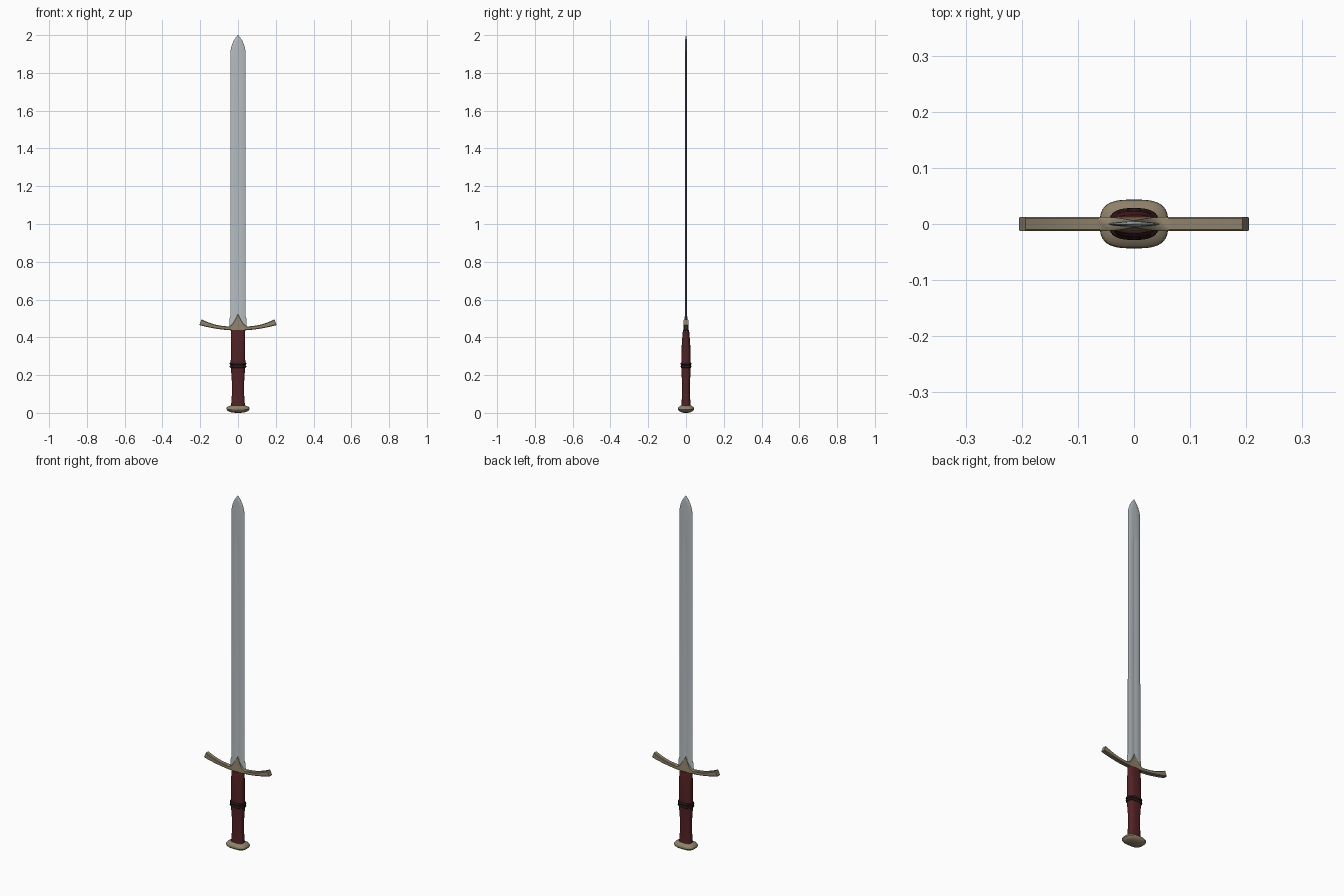
import bpy, bmesh, math

if "Cube" in bpy.data.objects:
    bpy.data.objects.remove(bpy.data.objects["Cube"])

def material(name, rgb):
    m = bpy.data.materials.new(name)
    m.diffuse_color = (*rgb, 1)
    m.use_nodes = True
    m.node_tree.nodes["Principled BSDF"].inputs["Base Color"].default_value = m.diffuse_color
    return m

STEEL = material("pale_steel", (0.46, 0.50, 0.53))
BRASS = material("dull_brass", (0.27, 0.22, 0.145))
LEATHER = material("red_leather", (0.085, 0.016, 0.018))
DARK = material("dark_leather", (0.022, 0.009, 0.009))

def loft(name, rings, mat, angle=35):
    """Skin a list of equal-length closed rings and cap both ends."""
    bm = bmesh.new()
    loops = [[bm.verts.new(p) for p in r] for r in rings]
    n = len(rings[0])
    for a, b in zip(loops, loops[1:]):
        for i in range(n):
            j = (i + 1) % n
            bm.faces.new((a[i], a[j], b[j], b[i]))
    bm.faces.new(loops[0][::-1])
    bm.faces.new(loops[-1])
    bmesh.ops.recalc_face_normals(bm, faces=bm.faces)
    me = bpy.data.meshes.new(name)
    bm.to_mesh(me)
    bm.free()
    ob = bpy.data.objects.new(name, me)
    bpy.context.collection.objects.link(ob)
    me.materials.append(mat)
    bpy.ops.object.select_all(action='DESELECT')
    ob.select_set(True)
    bpy.context.view_layer.objects.active = ob
    bpy.ops.object.shade_smooth_by_angle(angle=math.radians(angle))
    return ob

def oval(z, rx, ry, power=2.7, n=40):
    """Rounded-rectangle ring around the z axis."""
    pts = []
    for i in range(n):
        a = 2 * math.pi * i / n
        c, s = math.cos(a), math.sin(a)
        pts.append((rx * math.copysign(abs(c) ** (2 / power), c),
                    ry * math.copysign(abs(s) ** (2 / power), s), z))
    return pts

def body(name, profile, mat, power=2.7):
    return loft(name, [oval(z, rx, ry, power) for z, rx, ry in profile], mat)

# Blade: thin bevelled section with a shallow fuller that fades near the tip
def blade_ring(z, w, fuller):
    t = 0.0048 * min(1, w / 0.02)
    half = [(w, 0.0004), (w * 0.82, t * 0.62), (w * 0.32, t),
            (w * 0.2, t - fuller * 0.6), (0, t - fuller)]
    top = half + [(-x, y) for x, y in half[-2::-1]]
    return [(x, y, z) for x, y in top] + [(x, -y, z) for x, y in top[::-1]]

rings = [blade_ring(0.45, 0.046, 0.0), blade_ring(0.495, 0.046, 0.0),
         blade_ring(0.51, 0.041, 0.0018), blade_ring(1.72, 0.04, 0.0018),
         blade_ring(1.8, 0.04, 0.0), blade_ring(1.905, 0.04, 0.0)]
for i in range(1, 11):
    t = i / 10
    rings.append(blade_ring(1.905 + 0.095 * t,
                            0.04 * max(0.03, (1 - t ** 1.9) ** 0.85), 0.0))
loft("blade", rings, STEEL, 25)

# Crossguard: upswept arms with flared ends and a pointed centre
def guard_ring(x):
    u = abs(x) / 0.2
    low = 0.436 + 0.029 * u ** 1.9
    high = low + 0.019 + 0.011 * max(0, (u - 0.55) / 0.45) ** 1.5
    peak = max(0, 1 - abs(x) / 0.05) ** 1.6 * 0.07
    high += peak
    y, c = 0.0125, 0.003
    yt = y - 0.007 * min(1, peak / 0.07)
    ym = y - 0.001
    lean = 0.012 * u * math.copysign(1, x)
    out = x + 0.005 * u * math.copysign(1, x)
    sec = [(y - c, low), (y, low + c), (ym if peak else y, low + 0.013),
           (yt, high - c), (yt - c, high)]
    sec += [(-b, z) for b, z in sec[::-1]]
    return [(out - lean * (z - low) / (high - low), b, z) for b, z in sec]

side = [0.006, 0.012, 0.018, 0.026, 0.035, 0.05, 0.07,
        0.09, 0.11, 0.13, 0.15, 0.17, 0.185, 0.2]
xs = [-x for x in side[::-1]] + [0] + side
loft("crossguard", [guard_ring(x) for x in xs], BRASS, 40)

# Grip: waisted lower half, straight upper half tapering into the guard
body("lower_grip", [(0.03, 0.037, 0.025), (0.05, 0.036, 0.0235),
                    (0.09, 0.033, 0.0215), (0.17, 0.033, 0.0215),
                    (0.215, 0.036, 0.024), (0.25, 0.039, 0.025)], LEATHER)
body("upper_grip", [(0.25, 0.039, 0.025), (0.30, 0.038, 0.0245),
                    (0.36, 0.038, 0.0225), (0.42, 0.038, 0.018),
                    (0.44, 0.037, 0.016)], LEATHER)

# Two dark wraps around the middle of the grip
for k, z in enumerate((0.2455, 0.2605)):
    body(f"grip_band_{k + 1}", [(z - 0.0075, 0.039, 0.025), (z - 0.005, 0.043, 0.0275),
                                (z, 0.0445, 0.0285), (z + 0.005, 0.043, 0.0275),
                                (z + 0.0075, 0.039, 0.025)], DARK)

# Pommel: flattened rounded disc with a domed underside
body("pommel", [(0.0, 0.012, 0.008), (0.003, 0.035, 0.024), (0.008, 0.05, 0.034),
                (0.013, 0.057, 0.040), (0.019, 0.061, 0.0435), (0.026, 0.0605, 0.043),
                (0.032, 0.056, 0.039), (0.036, 0.046, 0.031), (0.040, 0.038, 0.025)],
     BRASS, 3.0)
